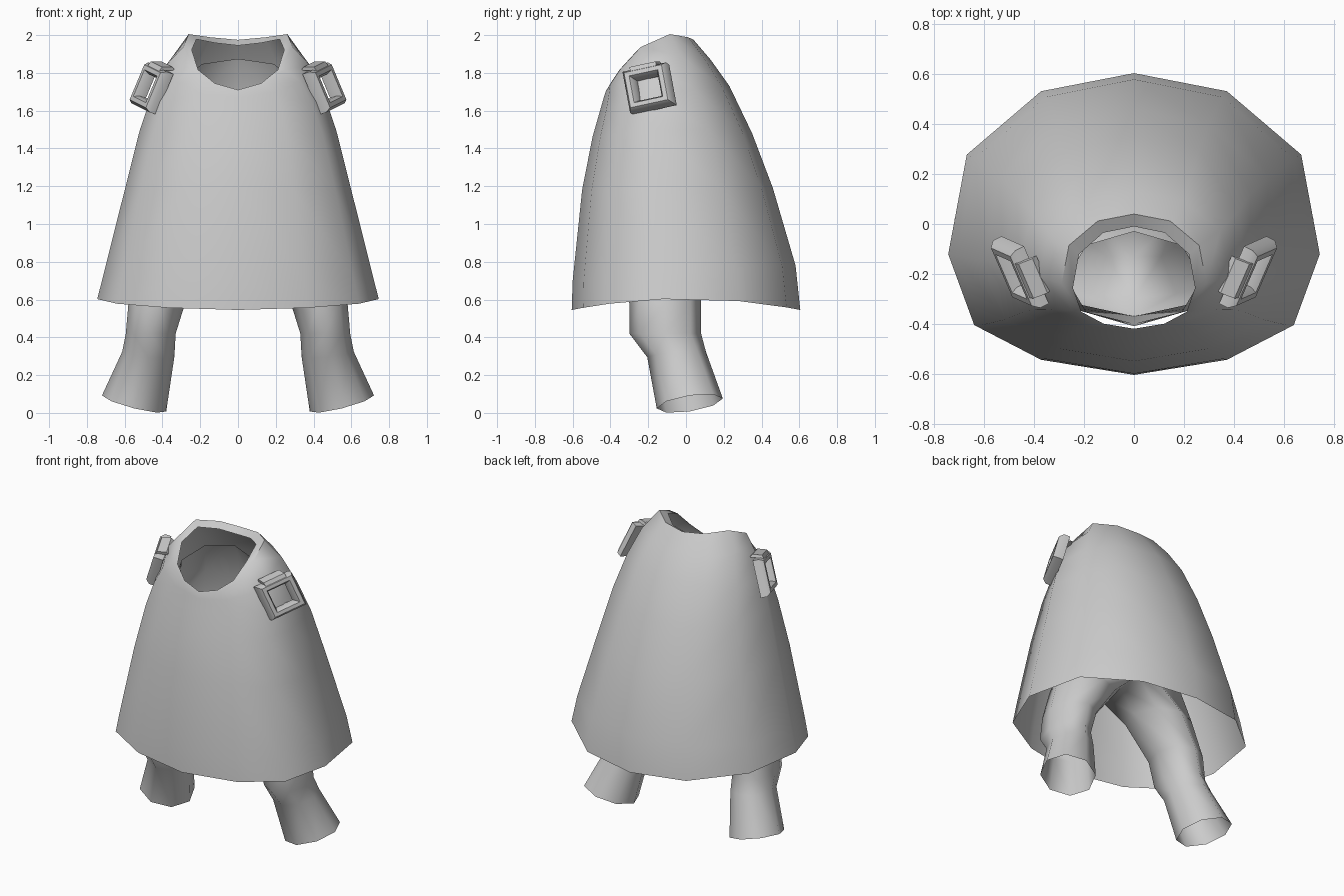
import bpy, bmesh, math
from mathutils import Vector

if "Cube" in bpy.data.objects:
    bpy.data.objects.remove(bpy.data.objects["Cube"])

grey = bpy.data.materials.new("cloth_grey")
grey.diffuse_color = (0.6, 0.6, 0.6, 1)
grey.use_nodes = True
grey.node_tree.nodes["Principled BSDF"].inputs["Base Color"].default_value = grey.diffuse_color


def loft(bm, rings, closed):
    """Bridge successive rings of points with quads."""
    rows = [[bm.verts.new(p) for p in r] for r in rings]
    n = len(rows[0])
    for a, b in zip(rows, rows[1:]):
        for i in range(n if closed else n - 1):
            j = (i + 1) % n
            bm.faces.new((a[i], a[j], b[j], b[i]))
    return rows


def finish(name, bm, angle, merge=True):
    """Turn the right half into a mirrored, smooth shaded object."""
    bmesh.ops.remove_doubles(bm, verts=bm.verts, dist=0.0005)
    bmesh.ops.recalc_face_normals(bm, faces=bm.faces)
    me = bpy.data.meshes.new(name)
    bm.to_mesh(me)
    bm.free()
    me.materials.append(grey)
    ob = bpy.data.objects.new(name, me)
    bpy.context.collection.objects.link(ob)
    m = ob.modifiers.new("mirror", 'MIRROR')
    m.use_mirror_merge = merge
    bpy.ops.object.select_all(action='DESELECT')
    ob.select_set(True)
    bpy.context.view_layer.objects.active = ob
    bpy.ops.object.shade_smooth_by_angle(angle=math.radians(angle))
    return ob


# Cloak: one half outline, back to front, fitted to each level
outline = [(0, 1), (.5, .88), (.9, .46), (1, -.2), (.86, -.67), (.5, -.9), (0, -1)]
# half width, back y, front y, then z at back, middle and front
levels = [
    (.745, .605, -.605, .545, .605, .545),
    (.71, .58, -.60, .78, .75, .70),
    (.60, .46, -.55, 1.19, 1.18, 1.18),
    (.52, .35, -.495, 1.48, 1.50, 1.46),
    (.46, .23, -.455, 1.73, 1.69, 1.60),
    (.385, .13, -.435, 1.87, 1.86, 1.67),
    (.29, .04, -.425, 1.975, 1.97, 1.70),
    (.245, -.01, -.42, 1.945, 1.95, 1.71),
]
rings = []
for w, yb, yf, zb, zm, zf in levels:
    a, b = (zb + zf) / 2 - zm, (zb - zf) / 2
    rings.append([(w * u, (yb + yf) / 2 + v * (yb - yf) / 2, zm + b * v + a * v * v)
                  for u, v in outline])
bm = bmesh.new()
loft(bm, rings, False)
finish("cloak", bm, 60)

# Trousers: flared leg tube, joined at the crotch to a half torso
SIDES = 8
angles = [math.radians(-90 + 360 * i / SIDES) for i in range(SIDES)]
legs = [  # centre x, centre y, radius x, radius y, z, tilt in x, tilt in y
    (.55, .02, .17, .175, .05, .25, .15),
    (.475, -.05, .138, .155, .31, .1, .1),
    (.462, -.11, .132, .19, .42, 0, 0),
    (.43, -.11, .15, .19, .58, 0, 0),
    (.31, -.13, .20, .21, .80, 0, 0),
]
rings = [[(cx + rx * math.cos(t), cy + ry * math.sin(t),
           z + tx * rx * math.cos(t) + ty * ry * math.sin(t)) for t in angles]
         for cx, cy, rx, ry, z, tx, ty in legs]
# crotch ring is D shaped with its flat side on the centre plane
rings.append([(max(0, .46 * math.cos(t)), -.13 + .24 * math.sin(t),
               1.0 + .06 * min(0, math.cos(t))) for t in angles])
bm = bmesh.new()
crotch = loft(bm, rings, True)[-1][:5]
torso = [(.42, -.15, .25, 1.35, 0), (.36, -.16, .25, 1.62, .03), (.27, -.22, .19, 1.78, .5)]
upper = [[v.co.copy() for v in crotch]]
for rx, cy, ry, z, ty in torso:
    upper.append([(rx * max(0, math.cos(t)), cy + ry * math.sin(t), z + ty * ry * math.sin(t))
                  for t in angles[:5]])
loft(bm, upper, False)
finish("trousers", bm, 60)

# Shoulder buckle: square frame lying on the sloping shoulder
C = Vector((.462, -.197, 1.72))
U = Vector((.10, .23, .05)) / 2
V = Vector((-.09, -.04, .215)) / 2
N = U.cross(V).normalized()


def square(s, d):
    return [C + U * s * i + V * s * j + N * d for i, j in ((-1, -1), (1, -1), (1, 1), (-1, 1))]


bm = bmesh.new()
profile = [(1, -.03), (1, .01), (.86, .035), (.66, .035), (.54, .01), (.54, -.03)]
loft(bm, [square(s, d) for s, d in profile + profile[:1]], True)
finish("shoulder_buckle", bm, 50, False)

# Strap tab running from the buckle into the shoulder
bm = bmesh.new()
path = [(.75, .02), (1.05, .012), (1.2, -.045)]
rows = [[C + U * .6 * k + V * (j + .06 * e) + N * (d + e * .012)
         for k, e in ((-1, -1), (1, -1), (1, 1), (-1, 1))] for j, d in path]
caps = loft(bm, rows, True)
bm.faces.new(caps[0])
bm.faces.new(caps[-1])
finish("strap_tab", bm, 40, False)
